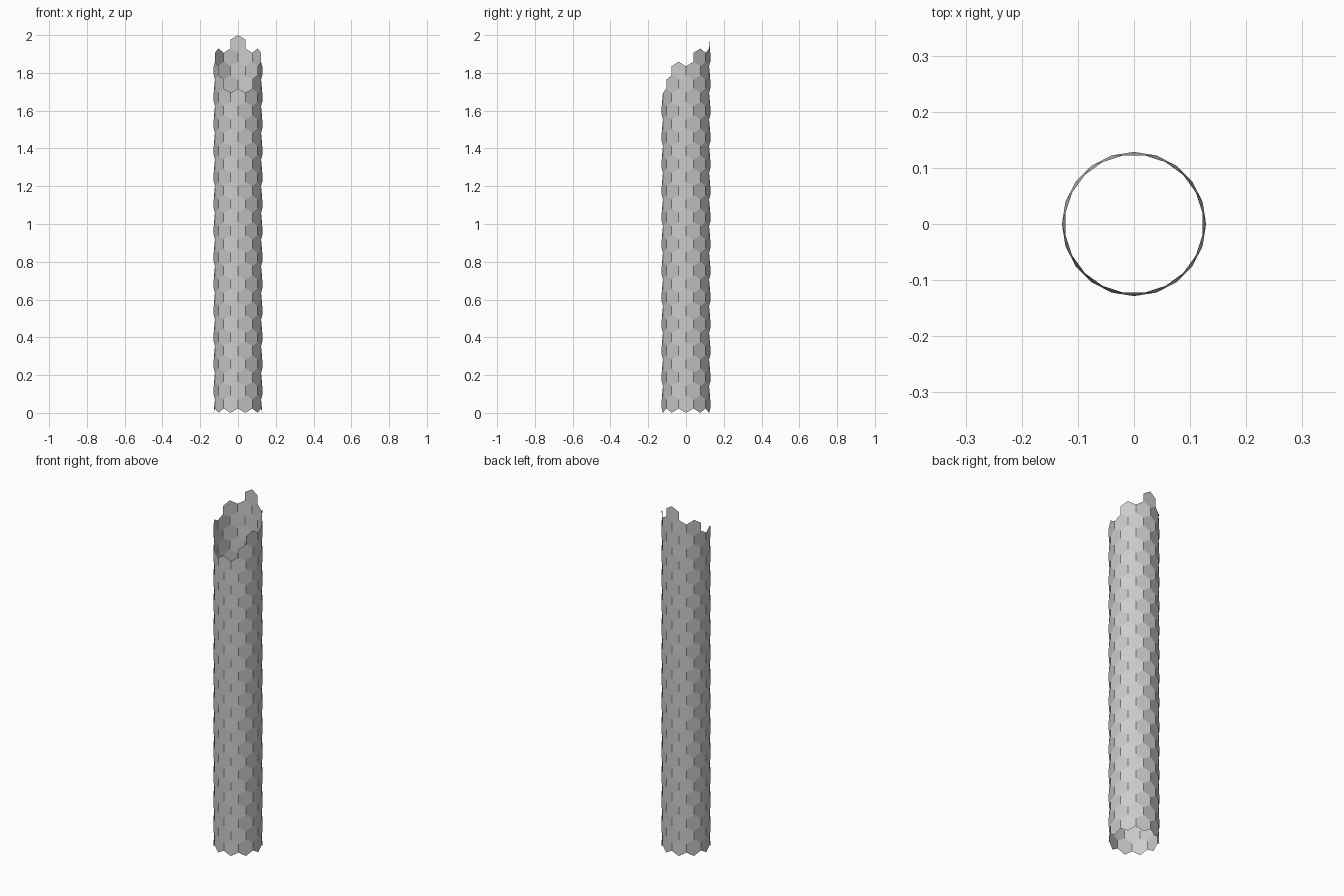
import bpy, bmesh, math

if "Cube" in bpy.data.objects:
    bpy.data.objects.remove(bpy.data.objects["Cube"])

ROWS, AROUND = 28, 10           # hexagon rows and hexagons per row
S = 2.0 / (1.5 * (ROWS - 1) + 2)  # hexagon side, so the tube is 2 high
R = 0.1285                      # tube radius
STEP = math.pi / AROUND         # half a hexagon of turn

bm = bmesh.new()
verts = {}


def vert(col, half):
    """Shared vertex at angular column col and height half * S / 2."""
    key = (col % (2 * AROUND), half)
    if key not in verts:
        a = key[0] * STEP       # angle measured from the back (+y)
        verts[key] = bm.verts.new((R * math.sin(a), R * math.cos(a), half * S / 2))
    return verts[key]


# Honeycomb wall, with the top rows trimmed along a slope falling to the front
for row in range(ROWS):
    below = ROWS - 1 - row
    for i in range(AROUND):
        col = 2 * i + below % 2
        if math.cos(col * STEP) < 0.85 - 0.6 * below:
            continue
        mid = 3 * row + 2       # hexagon centre in half sides
        ring = [(0, 2), (-1, 1), (-1, -1), (0, -2), (1, -1), (1, 1)]
        bm.faces.new([vert(col + dc, mid + dh) for dc, dh in ring])

bm.normal_update()
bmesh.ops.recalc_face_normals(bm, faces=bm.faces[:])
# Make the wall face outward
f = next(iter(bm.faces))
c = f.calc_center_median()
if f.normal.x * c.x + f.normal.y * c.y < 0:
    bmesh.ops.reverse_faces(bm, faces=bm.faces[:])

mesh = bpy.data.meshes.new("honeycomb_tube")
bm.to_mesh(mesh)
bm.free()
tube = bpy.data.objects.new("honeycomb_tube", mesh)
bpy.context.collection.objects.link(tube)
